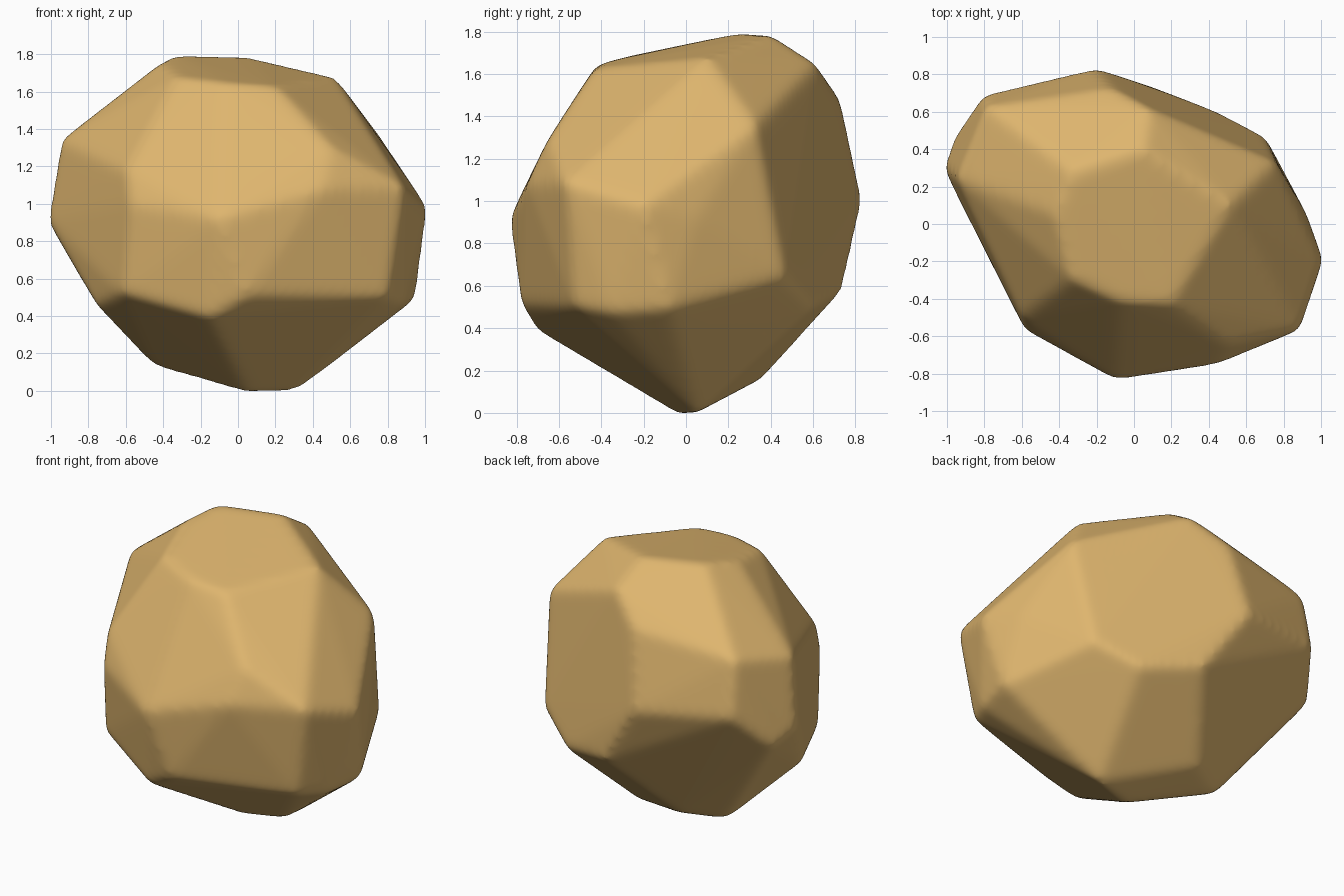
import bpy
import bmesh

default_cube = bpy.data.objects.get("Cube")
if default_cube:
    bpy.data.objects.remove(default_cube, do_unlink=True)

# Corner points of the chipped facets, grouped by side
crown = [(-.33, .28, 1.8), (.05, .4, 1.79), (.52, .1, 1.68), (.2, -.43, 1.63),
         (-.07, -.42, 1.65), (-.33, -.3, 1.68), (-.42, .05, 1.75), (.08, .62, 1.65)]
front = [(.5, -.65, 1.3), (.45, -.75, 1.08), (-.1, -.835, .92), (-.58, -.57, 1),
         (-.6, -.5, 1.18), (-.62, -.49, .52), (-.15, -.71, .39), (.05, -.78, .51)]
left_flank = [(.76, .33, 1.36), (.89, -.57, 1.09), (1.015, -.2, .98), (.8, -.53, .5),
              (.89, -.35, .47), (.95, -.08, .49), (.7, .47, .64), (.925, .05, .92)]
right_flank = [(-.95, .24, 1.34), (-1.02, .3, .91), (-.96, .47, .83), (-.76, -.12, .46)]
back = [(-.79, .63, 1.42), (-.12, .73, 1.49), (-.2, .835, 1), (-.81, .69, 1.06),
        (.08, .74, .58), (.45, .6, .5)]
base = [(.05, -.03, -.014), (.31, .05, -.004), (-.45, .21, .13), (-.2, .36, .16)]


def make_material(name, colour):
    material = bpy.data.materials.new(name)
    material.use_nodes = True
    material.diffuse_color = colour
    shader = next(n for n in material.node_tree.nodes if n.type == "BSDF_PRINCIPLED")
    shader.inputs["Base Color"].default_value = colour
    shader.inputs["Roughness"].default_value = .9
    return material


def hull_object(name, points):
    """Wrap the corner points in a closed convex shell."""
    bm = bmesh.new()
    for point in points:
        bm.verts.new(point)
    result = bmesh.ops.convex_hull(bm, input=bm.verts)
    unused = [g for g in result["geom_interior"] if isinstance(g, bmesh.types.BMVert)]
    bmesh.ops.delete(bm, geom=unused, context="VERTS")
    bmesh.ops.recalc_face_normals(bm, faces=bm.faces)
    mesh = bpy.data.meshes.new(name)
    bm.to_mesh(mesh)
    bm.free()
    obj = bpy.data.objects.new(name, mesh)
    bpy.context.collection.objects.link(obj)
    return obj


# Boulder with worn, softly rounded edges
boulder = hull_object("boulder", crown + front + left_flank + right_flank + back + base)
remesh = boulder.modifiers.new("even_grid", "REMESH")
remesh.mode = "VOXEL"
remesh.voxel_size = .02
wear = boulder.modifiers.new("worn_edges", "SMOOTH")
wear.factor = .5
wear.iterations = 32

bpy.ops.object.select_all(action="DESELECT")
boulder.select_set(True)
bpy.context.view_layer.objects.active = boulder
for modifier in list(boulder.modifiers):
    bpy.ops.object.modifier_apply(modifier=modifier.name)
bpy.ops.object.shade_smooth()

# Rest the lowest point on the ground
boulder.location.z = -min(vert.co.z for vert in boulder.data.vertices)

# Single sandstone colour
boulder.data.materials.clear()
boulder.data.materials.append(make_material("sandstone", (.735, .465, .157, 1)))
